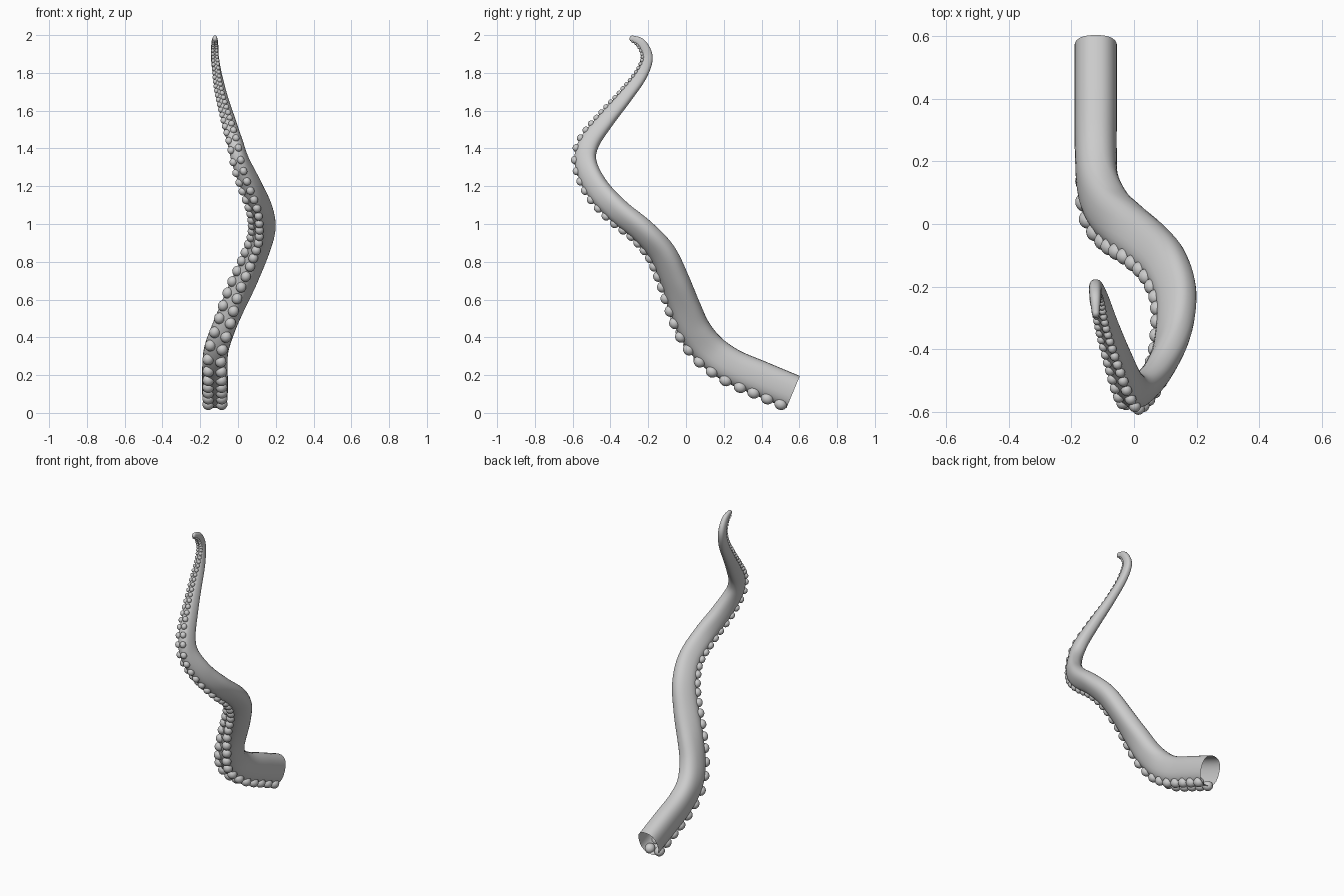
import bpy, bmesh, math
from mathutils import Vector, Matrix

cube = bpy.data.objects.get("Cube")
if cube:
    bpy.data.objects.remove(cube)

# Centre line of the arm: x, y, z, half width
PATH = [
    (-.122, .567, .11, .068), (-.122, .40, .18, .068), (-.122, .24, .25, .067),
    (-.115, .125, .335, .065), (-.08, .045, .44, .063), (-.025, -.01, .57, .061),
    (.04, -.062, .71, .058), (.10, -.127, .85, .055), (.135, -.23, .965, .051),
    (.122, -.365, 1.075, .049), (.075, -.47, 1.19, .047), (.018, -.53, 1.32, .043),
    (-.013, -.515, 1.425, .04), (-.048, -.427, 1.547, .034), (-.083, -.325, 1.67, .028),
    (-.108, -.24, 1.785, .024), (-.122, -.205, 1.88, .021), (-.123, -.235, 1.955, .018),
    (-.122, -.285, 1.982, .012)]
# Direction the sucker side faces: path position, x, y, z
FACING = [
    (0, 0, -.4, -.9), (2, 0, -.5, -.8), (4, -.2, -.9, -.4), (6, -.55, -.8, -.2),
    (8, -.65, -.6, -.4), (10, -.4, -.7, -.4), (12, -.25, -.9, .2), (14, -.35, -.8, .4),
    (16, 0, -.9, .4), (17, 0, -.9, -.4), (18, 0, -.4, -.9)]
TALL = 1.36        # section depth over width
SQUARE = 2 / 2.4   # slightly squared oval section
SIDES, STEPS = 28, 9


def path_point(t):
    """Smooth (Catmull-Rom) interpolation of the path."""
    i = min(int(t), len(PATH) - 2)
    u = t - i
    ids = [max(0, min(len(PATH) - 1, i + k)) for k in (-1, 0, 1, 2)]
    a, b, c, d = [Vector(PATH[k]) for k in ids]
    return b + (c - a) * u / 2 + (2 * a - 5 * b + 4 * c - d) * u * u / 2 \
        + (3 * b - a - 3 * c + d) * u ** 3 / 2


def frame(t):
    """Centre, half width, tangent, side and sucker direction at t."""
    p = path_point(t)
    last = len(PATH) - 1
    tan = (path_point(min(t + .05, last)) - path_point(max(t - .05, 0))).xyz.normalized()
    for lo, hi in zip(FACING, FACING[1:]):
        if t <= hi[0]:
            break
    u = (t - lo[0]) / (hi[0] - lo[0])
    u = u * u * (3 - 2 * u)
    face = Vector(lo[1:]).lerp(Vector(hi[1:]), u)
    face = (face - tan * face.dot(tan)).normalized()
    return p.xyz, p.w, tan, face.cross(tan), face


def signed_power(v):
    return math.copysign(abs(v) ** SQUARE, v)


def add_ring(bm, t, scale=1, shift=0):
    c, r, tan, side, face = frame(t)
    ring = []
    for k in range(SIDES):
        a = math.tau * k / SIDES
        ring.append(bm.verts.new(c + tan * shift * r
                                 + side * signed_power(math.cos(a)) * r * scale
                                 + face * signed_power(math.sin(a)) * r * TALL * scale))
    return ring


def make_object(name, bm, mat):
    bmesh.ops.recalc_face_normals(bm, faces=bm.faces)
    mesh = bpy.data.meshes.new(name)
    bm.to_mesh(mesh)
    bm.free()
    mesh.materials.append(mat)
    mesh.polygons.foreach_set("use_smooth", [True] * len(mesh.polygons))
    obj = bpy.data.objects.new(name, mesh)
    bpy.context.collection.objects.link(obj)
    return obj


grey = bpy.data.materials.new("plain grey")
grey.use_nodes = True
colour = (.6, .6, .6, 1)
grey.diffuse_color = colour
grey.node_tree.nodes["Principled BSDF"].inputs["Base Color"].default_value = colour

# Arm: a swept tube, open at the base, with a rounded tip
bm = bmesh.new()
end = len(PATH) - 1
rings = [add_ring(bm, n / STEPS) for n in range(end * STEPS + 1)]
for n in range(1, 5):
    a = n * math.pi / 10
    rings.append(add_ring(bm, end, math.cos(a), math.sin(a) * 1.2))
for lower, upper in zip(rings, rings[1:]):
    for k in range(SIDES):
        j = (k + 1) % SIDES
        bm.faces.new((lower[k], lower[j], upper[j], upper[k]))
bm.faces.new(rings[-1])
make_object("tentacle_arm", bm, grey)

# Suckers: two rows of flattened balls that shrink towards the tip
bm = bmesh.new()
t, travelled, gap = 0, 0, .035
previous = path_point(0).xyz
while t < end:
    c, r, tan, side, face = frame(t)
    travelled += (c - previous).length
    previous = c
    if travelled >= gap:
        travelled -= gap
        gap = r * 1.14
        for s in (-1, 1):
            pos = c + side * s * r * .52 + face * r * TALL * .91
            axes = Matrix((side * r * .46, tan * r * .5, face * r * .45)).transposed()
            bmesh.ops.create_uvsphere(bm, u_segments=16, v_segments=10, radius=1,
                                      matrix=Matrix.Translation(pos) @ axes.to_4x4())
    t += .01
make_object("suckers", bm, grey)
